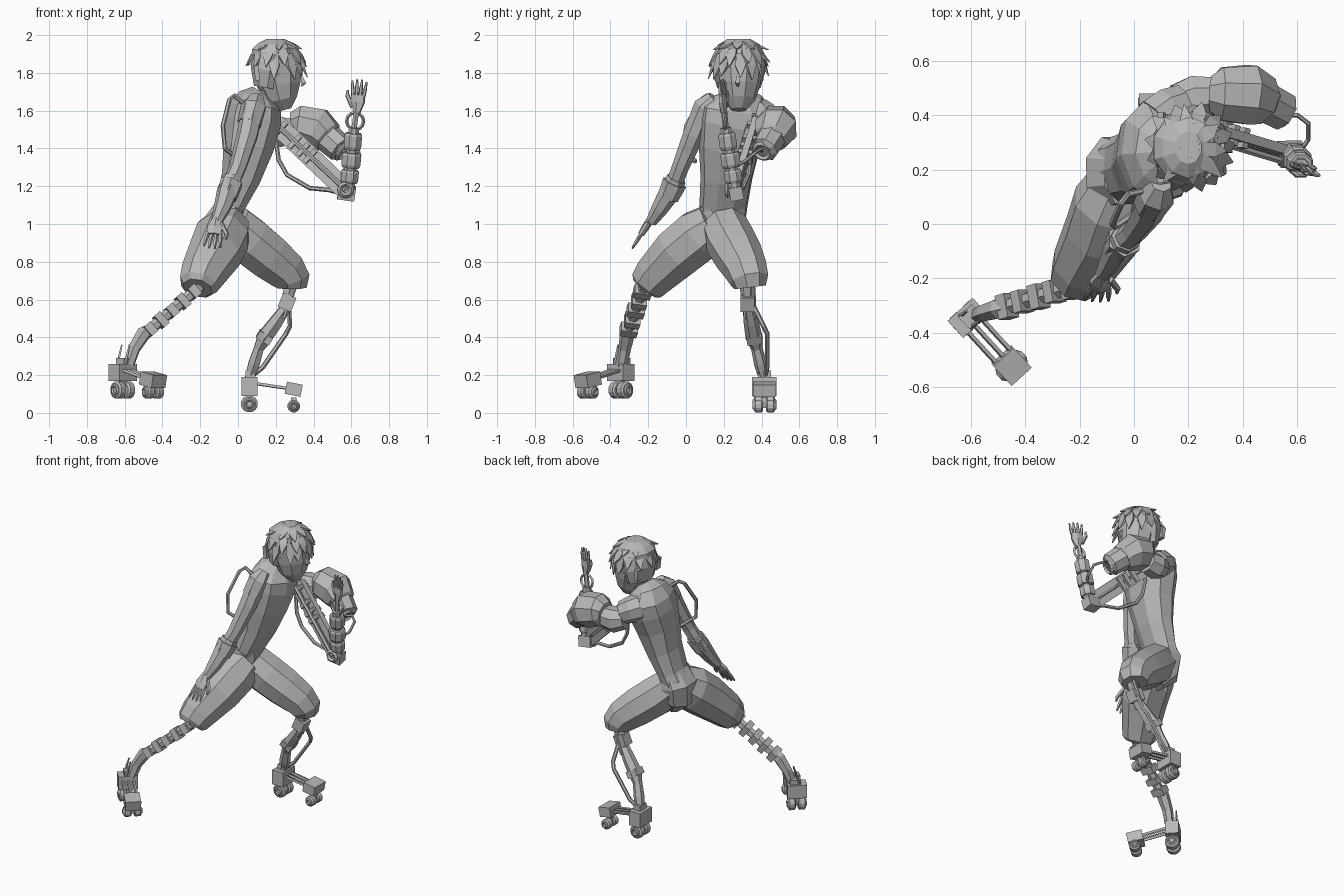
import bpy, bmesh, math, random
from mathutils import Vector, Matrix

random.seed(4)
if "Cube" in bpy.data.objects:
    bpy.data.objects.remove(bpy.data.objects["Cube"])

grey = bpy.data.materials.new("plain_grey")
grey.use_nodes = True
grey.diffuse_color = (0.48, 0.48, 0.48, 1)
grey.node_tree.nodes["Principled BSDF"].inputs["Base Color"].default_value = (0.48, 0.48, 0.48, 1)


def finish(name, bm):
    bmesh.ops.recalc_face_normals(bm, faces=bm.faces)
    mesh = bpy.data.meshes.new(name)
    bm.to_mesh(mesh)
    bm.free()
    mesh.materials.append(grey)
    obj = bpy.data.objects.new(name, mesh)
    bpy.context.collection.objects.link(obj)
    return obj


def sweep(name, rings, sides=6, hint=(1, 0, 0)):
    """Flat-sided tube; each ring is x, y, z, radius along the hint[, radius across]."""
    bm = bmesh.new()
    pts = [Vector(r[:3]) for r in rings]
    side, loops = Vector(hint), []
    for i, r in enumerate(rings):
        t = (pts[min(i + 1, len(pts) - 1)] - pts[max(i - 1, 0)]).normalized()
        side = (side - t * side.dot(t)).normalized()
        across = t.cross(side)
        loop = []
        for k in range(sides):
            a = math.tau * (k + 0.5) / sides
            loop.append(bm.verts.new(pts[i] + side * r[3] * math.cos(a) + across * r[-1] * math.sin(a)))
        loops.append(loop)
    for a, b in zip(loops, loops[1:]):
        for k in range(sides):
            j = (k + 1) % sides
            bm.faces.new((a[k], a[j], b[j], b[k]))
    bm.faces.new(loops[0][::-1])
    bm.faces.new(loops[-1])
    return finish(name, bm)


def hose(name, pts, r=0.011, sides=6):
    return sweep(name, [(*p, r) for p in pts], sides, (0.3, 0.2, 0.9))


def box(name, center, size, axis=(0, 0, 1), hint=(1, 0, 0)):
    """Block with its height along the axis and its width towards the hint."""
    z = Vector(axis).normalized()
    x = Vector(hint)
    x = (x - z * x.dot(z)).normalized()
    rot = Matrix((x, z.cross(x), z)).transposed().to_4x4()
    bm = bmesh.new()
    bmesh.ops.create_cube(bm, size=1, matrix=Matrix.Translation(center) @ rot @ Matrix.Diagonal((*size, 1)))
    return finish(name, bm)


def ring(name, center, axis, r, thick):
    """Small torus from a revolved profile."""
    rot = Vector((0, 0, 1)).rotation_difference(Vector(axis)).to_matrix()
    bm = bmesh.new()
    vs = []
    for i in range(12):
        a = math.tau * i / 12
        row = []
        for k in range(4):
            b = math.tau * k / 4
            d = r + thick * math.cos(b)
            row.append(bm.verts.new(Vector(center) + rot @ Vector((d * math.cos(a), d * math.sin(a), thick * math.sin(b)))))
        vs.append(row)
    for i in range(12):
        for k in range(4):
            bm.faces.new((vs[i - 1][k - 1], vs[i][k - 1], vs[i][k], vs[i - 1][k]))
    return finish(name, bm)


def hand(name, wrist, along, spread, s):
    """Palm with four fanned fingers and a thumb."""
    w, d = Vector(wrist), Vector(along).normalized()
    x = Vector(spread)
    x = (x - d * x.dot(d)).normalized()
    sweep(name + "_palm", [(*w, .02 * s, .02 * s), (*(w + d * .06 * s), .045 * s, .02 * s),
                           (*(w + d * .1 * s), .04 * s, .016 * s)], 6, x)
    for i in range(4):
        u = (i - 1.5) / 1.5
        a = w + d * .09 * s + x * u * .032 * s
        b = a + (d + x * u * .13) * (.1 - .015 * abs(u)) * s
        sweep(f"{name}_finger_{i + 1}", [(*a, .011 * s), (*((a + b) / 2), .011 * s), (*b, .005 * s)], 5, x)
    a = w + d * .03 * s - x * .03 * s
    b = a + (d - x * .6) * .06 * s
    sweep(name + "_thumb", [(*a, .015 * s), (*b, .012 * s), (*(b + d * .03 * s), .006 * s)], 5, x)


# Torso with a shirt tail, neck and pelvis
sweep("torso", [(-.09, .215, .97, .06, .1), (-.065, .2, 1.04, .085, .125), (-.04, .2, 1.1, .08, .13),
                (.015, .215, 1.24, .105, .14), (.055, .23, 1.4, .135, .165), (.08, .255, 1.53, .15, .19),
                (.09, .27, 1.61, .14, .195), (.1, .27, 1.67, .1, .135), (.12, .27, 1.7, .05, .06)], 9)
sweep("neck", [(.12, .27, 1.62, .065), (.17, .275, 1.69, .055), (.2, .28, 1.75, .055)], 7)
sweep("shorts_pelvis", [(-.04, .19, 1.1, .08, .125), (-.075, .19, 1.02, .11, .14), (-.07, .18, .92, .105, .125),
                        (-.03, .17, .84, .05, .07)], 8)
sweep("right_shorts_leg", [(-.05, .15, 1.0, .12), (-.08, .07, .94, .15), (-.12, -.04, .85, .145),
                           (-.19, -.16, .73, .12), (-.21, -.2, .68, .105), (-.215, -.215, .66, .08)], 8)
sweep("left_shorts_leg", [(-.03, .2, .99, .125), (.06, .235, .91, .135), (.16, .28, .83, .13),
                          (.25, .32, .755, .115), (.28, .335, .705, .105), (.28, .34, .665, .085)], 8, (0, 1, 0))

# Head and face
sweep("head", [(.25, .28, 1.605, .035, .04), (.235, .28, 1.66, .085, .09), (.22, .28, 1.74, .12, .115),
               (.21, .28, 1.84, .13, .13), (.2, .28, 1.92, .115, .12), (.195, .28, 1.965, .06, .07)], 9)
sweep("nose", [(.33, .275, 1.79, .008), (.35, .272, 1.745, .016), (.335, .275, 1.73, .006)], 4)
for sy in (-1, 1):
    box("ear", (.1, .28 + sy * .105, 1.8), (.025, .05, .08), (-.1, 0, 1))

# Hair cap and layered pointed locks
sweep("hair_cap", [(.155, .28, 1.72, .075, .115), (.17, .28, 1.81, .11, .14), (.195, .28, 1.9, .13, .135),
                   (.2, .28, 1.95, .1, .11), (.2, .28, 1.98, .05, .06)], 10)
head_c = Vector((.205, .28, 1.845))
for layer, (height, count, length) in enumerate(((.85, 8, .085), (.5, 12, .09), (.12, 12, .09))):
    for i in range(count):
        a = math.tau * (i + .5 * layer + random.uniform(-.2, .2)) / count
        if layer == 2 and math.cos(a) < -.35:
            continue
        flat = math.sqrt(1 - height * height)
        d = Vector((math.cos(a) * flat, math.sin(a) * flat, height))
        down = (Vector((d.x, d.y, -.9)) - d * d.dot(Vector((d.x, d.y, -.9)))).normalized()
        p = head_c + d * .125
        tip = p + down * length * random.uniform(.8, 1.2) + d * random.uniform(.005, .03)
        sweep("hair_lock", [(*(p - down * .04), .03, .012), (*(p + down * .025 + d * .01), .038, .012),
                            (*tip, .003)], 4, d.cross(down))

# Right arm, hand and cuff
sweep("right_shoulder", [(.1, .15, 1.67, .04), (.085, .11, 1.62, .07), (.06, .07, 1.53, .065)], 7)
sweep("right_upper_arm", [(.08, .1, 1.62, .06), (.05, .04, 1.47, .058), (.0, -.03, 1.3, .046),
                          (-.035, -.06, 1.22, .045)], 7)
sweep("right_forearm", [(-.03, -.05, 1.24, .055), (-.055, -.085, 1.17, .058), (-.085, -.14, 1.08, .045),
                        (-.115, -.185, 1.01, .03)], 7)
sweep("right_cuff", [(-.035, -.06, 1.22, .066), (-.06, -.095, 1.14, .056)], 6)
hand("right_hand", (-.115, -.185, 1.03), (-.12, -.5, -.8), (-1, 0, 0), 1.02)
hose("shoulder_hose", [(.03, .12, 1.64), (-.02, .11, 1.68), (-.045, .08, 1.66), (-.08, .0, 1.52),
                       (-.07, -.01, 1.4), (.02, .05, 1.33)], .012)

# Left shoulder drum and tapered pod
sweep("left_shoulder", [(.08, .38, 1.58, .09), (.13, .42, 1.56, .085), (.18, .44, 1.535, .075)], 8, (0, 0, 1))
sweep("shoulder_joint", [(.15, .45, 1.5, .065), (.22, .465, 1.485, .085), (.29, .47, 1.49, .075)], 8, (0, 0, 1))
sweep("arm_pod", [(.285, .48, 1.525, .07), (.32, .478, 1.53, .105), (.42, .475, 1.505, .118),
                  (.47, .455, 1.46, .095), (.48, .45, 1.45, .078)], 8, (0, 0, 1))
sweep("pod_barrel", [(.46, .46, 1.47, .08), (.545, .415, 1.395, .075), (.55, .41, 1.39, .05)], 8, (0, 0, 1))
ring("pod_nozzle", (.55, .405, 1.385), (.8, -.35, -.5), .045, .013)
hose("pod_hose", [(.55, .4, 1.385), (.6, .4, 1.4), (.64, .37, 1.38), (.64, .31, 1.33), (.6, .25, 1.3)], .009)

# Left mechanical arm
arm_a, arm_b = Vector((.2, .37, 1.53)), Vector((.57, .26, 1.18))
arm_d = (arm_b - arm_a).normalized()
arm_n = arm_d.cross(Vector((0, 1, 0))).normalized()
for i, off in enumerate((-.03, .03)):
    p, q = arm_a + arm_n * off, arm_b + arm_n * off
    box(f"upper_arm_bar_{i + 1}", (p + q) / 2, (.045, .035, (q - p).length), arm_d, arm_n)
hose("upper_arm_rod", [arm_a + Vector((0, -.035, 0)), arm_b + Vector((0, -.035, 0))], .014)
for f in (.08, .28, .4, .5):
    box("upper_arm_clamp", arm_a.lerp(arm_b, f), (.085, .075, .025), arm_d, arm_n)
box("elbow_block", (.575, .265, 1.165), (.09, .07, .07), (.15, -.2, 1))
ring("elbow_joint", (.57, .22, 1.18), (0, 1, 0), .03, .014)
hose("under_arm_hose", [(.2, .35, 1.45), (.215, .34, 1.34), (.26, .33, 1.26), (.38, .3, 1.19), (.48, .28, 1.18),
                        (.56, .26, 1.16)], .012)
low, high = Vector((.585, .26, 1.18)), Vector((.615, .21, 1.51))
sweep("forearm_core", [(*low, .035), (*high, .03)], 8)
for f, r, h in ((.22, .05, .035), (.48, .055, .04), (.78, .05, .045)):
    c, d = low.lerp(high, f), (high - low).normalized()
    sweep("forearm_segment", [(*(c - d * h), r * .85), (*(c - d * h * .6), r), (*(c + d * h * .7), r),
                              (*(c + d * h), r * .85)], 8)
ring("wrist_ring", (.62, .205, 1.545), (0, 1, .1), .045, .009)
hose("wrist_rod", [high, (.63, .2, 1.62)], .016)
hand("left_hand", (.63, .2, 1.59), (.08, -.05, 1), (1, -.4, 0), .95)

# Right lower leg: blocks on a spine, then a shank
knee, shin = Vector((-.2, -.22, .67)), Vector((-.49, -.31, .42))
leg_d = (shin - knee).normalized()
sweep("right_leg_spine", [(*knee, .03), (*shin, .03)], 6)
for i in range(5):
    big = (.08, .08, .04) if i % 2 else (.09, .065, .045)
    box(f"right_leg_block_{i + 1}", knee.lerp(shin, .12 + i * .2), big, leg_d, (0, 1, 0))
sweep("right_shank", [(-.45, -.3, .45, .03), (-.5, -.31, .42, .04), (-.55, -.325, .34, .034),
                      (-.58, -.34, .25, .03)], 6)
for dx in (-.04, .0):
    sweep("right_heel_fin", [(-.64 - dx, -.34 + dx, .25, .01), (-.615 - dx, -.32 + dx, .36, .005)], 4)

# Left lower leg
sweep("left_knee_stem", [(.29, .32, .71, .04), (.265, .325, .62, .035)], 6)
box("left_knee_joint", (.26, .325, .585), (.075, .075, .08), (.4, 0, 1))
sweep("left_shin", [(.255, .33, .56, .03), (.2, .345, .48, .04), (.14, .36, .4, .045), (.11, .375, .34, .03),
                    (.085, .395, .26, .035), (.06, .415, .18, .028)], 6)
box("left_shin_clamp", (.14, .36, .4), (.08, .08, .045), (.5, -.1, .8))
hose("left_calf_strut", [(.27, .35, .58), (.275, .41, .46), (.255, .43, .42), (.13, .43, .24), (.08, .42, .2)], .013)
for dy in (-.025, .025):
    hose("left_knee_rod", [(.32, .33 + dy, .72), (.24, .34 + dy, .5)], .011)


def skate(name, heel, toe, heel_size, toe_size, heel_wheel, toe_wheel, floor):
    """Wheeled foot: heel block, toe block, three joining bars and paired wheels."""
    heel, toe = Vector(heel), Vector(toe)
    d = toe - heel
    d.z = 0
    d.normalize()
    s = Vector((-d.y, d.x, 0))
    box(name + "_heel", heel, heel_size, (0, 0, 1), d)
    box(name + "_toe", toe, toe_size, (.2 * d.x, .2 * d.y, 1), d)
    for off in (-.035, 0, .035):
        hose(name + "_bar", [heel + s * off + Vector((0, 0, .02)), toe + s * off], .01, 4)
    for base, r, part in ((heel, heel_wheel, "heel"), (toe, toe_wheel, "toe")):
        for off in (-.032, .032):
            c = Vector((base.x, base.y, floor + r)) + s * off
            sweep(f"{name}_{part}_wheel", [(*(c + s * k), r * m) for k, m in
                  ((-.024, .75), (-.016, 1), (.016, 1), (.024, .75))], 12, d)
            ring(f"{name}_{part}_hub", c + s * math.copysign(.024, off), s, r * .45, .007)
        box(f"{name}_{part}_fork", (base.x, base.y, floor + r * 1.5), (.03, .03, r * 1.6), (0, 0, 1), d)


skate("right_foot", (-.61, -.345, .215), (-.45, -.52, .175), (.085, .125, .09), (.1, .1, .07), .046, .036, .075)
skate("left_foot", (.06, .415, .14), (.295, .415, .125), (.085, .13, .1), (.085, .12, .065), .046, .034, .002)
box("right_ankle_bracket", (-.6, -.34, .27), (.06, .07, .04), (0, 0, 1), (1, -1, 0))
box("left_ankle_bracket", (.065, .415, .2), (.05, .07, .05))
